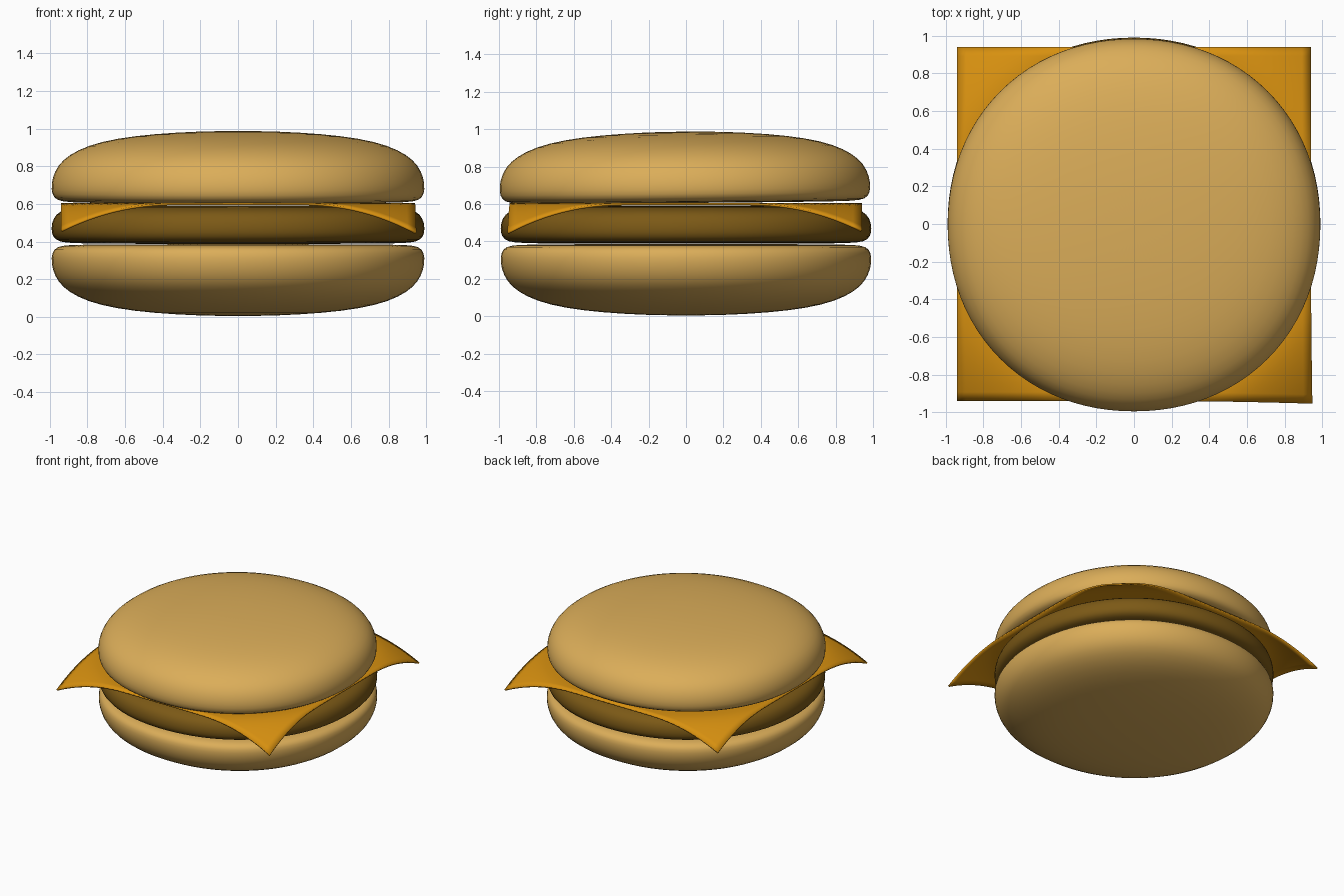
import bpy, bmesh, math
from mathutils import Matrix

if "Cube" in bpy.data.objects:
    bpy.data.objects.remove(bpy.data.objects["Cube"])

SEG = 48


def material(name, colour):
    m = bpy.data.materials.new(name)
    m.diffuse_color = (*colour, 1)
    m.use_nodes = True
    m.node_tree.nodes["Principled BSDF"].inputs["Base Color"].default_value = m.diffuse_color
    return m


def finish(name, bm, mat):
    bmesh.ops.recalc_face_normals(bm, faces=bm.faces)
    me = bpy.data.meshes.new(name)
    bm.to_mesh(me)
    bm.free()
    me.materials.append(mat)
    for p in me.polygons:
        p.use_smooth = True
    ob = bpy.data.objects.new(name, me)
    bpy.context.collection.objects.link(ob)
    return ob


def lathe(name, profile, mat, power=2.1):
    """Turn a closed (radius, z) profile round a slightly squarish circle."""
    bm = bmesh.new()
    rings = []
    for r, z in profile[1:-1]:
        ring = []
        for i in range(SEG):
            a = math.tau * i / SEG
            c, s = math.cos(a), math.sin(a)
            k = r / (abs(c) ** power + abs(s) ** power) ** (1 / power)
            ring.append(bm.verts.new((k * c, k * s, z)))
        rings.append(ring)
    for lo, hi in zip(rings, rings[1:]):
        for i in range(SEG):
            j = (i + 1) % SEG
            bm.faces.new((lo[i], lo[j], hi[j], hi[i]))
    for ring, (_, z) in ((rings[0], profile[0]), (rings[-1], profile[-1])):
        pole = bm.verts.new((0, 0, z))
        for i in range(SEG):
            bm.faces.new((ring[i], ring[(i + 1) % SEG], pole))
    ob = finish(name, bm, mat)
    sub = ob.modifiers.new("smooth", "SUBSURF")
    sub.levels = sub.render_levels = 1
    return ob


bread = material("bread", (0.71, 0.42, 0.10))
meat = material("meat", (0.20, 0.10, 0.008))
cheese_mat = material("cheese", (0.68, 0.28, 0.005))

# Bun half: flat cut face below, dome above, heights from the cut face
half = [(0, 0), (0.5, 0), (0.85, 0.002), (0.94, 0.006), (0.983, 0.025),
        (0.995, 0.07), (0.99, 0.13), (0.96, 0.20), (0.90, 0.255), (0.80, 0.305),
        (0.65, 0.342), (0.45, 0.366), (0.22, 0.379), (0, 0.382)]

# Top bun, tipped slightly forward
top = lathe("top_bun", [(r, z) for r, z in half], bread)
top.matrix_world = Matrix.Translation((0, -0.005, 0.606)) @ Matrix.Rotation(math.radians(0.5), 4, 'X')

# Bottom bun is the same dome turned upside down
lathe("bottom_bun", [(r, 0.386 - z) for r, z in half], bread)

# Patty
lathe("patty", [(0, 0.388), (0.5, 0.388), (0.88, 0.39), (0.955, 0.398), (0.988, 0.425),
                (0.996, 0.47), (0.985, 0.525), (0.95, 0.562), (0.88, 0.583),
                (0.75, 0.592), (0.4, 0.593), (0, 0.593)], meat)

# Cheese slice: square sheet with corners drooping outside the patty
bm = bmesh.new()
bmesh.ops.create_grid(bm, x_segments=40, y_segments=40, size=0.94)
for v in bm.verts:
    x, y = v.co.x, v.co.y
    over = max(0, math.hypot(x, y) - 1.0) / 0.33
    v.co.z = 0.606 - 0.145 * over ** 1.6
    # front right corner is pulled out a little further
    if x > 0 and y < 0:
        k = (x / 0.94) ** 2 * (y / 0.94) ** 2
        v.co.x += 0.008 * k
        v.co.y -= 0.015 * k
        v.co.z -= 0.012 * k * over
cheese = finish("cheese_slice", bm, cheese_mat)
sol = cheese.modifiers.new("thickness", "SOLIDIFY")
sol.thickness = 0.012
sol.offset = -1
bpy.context.view_layer.objects.active = cheese
cheese.select_set(True)
bpy.ops.object.shade_smooth_by_angle(angle=math.radians(35))
